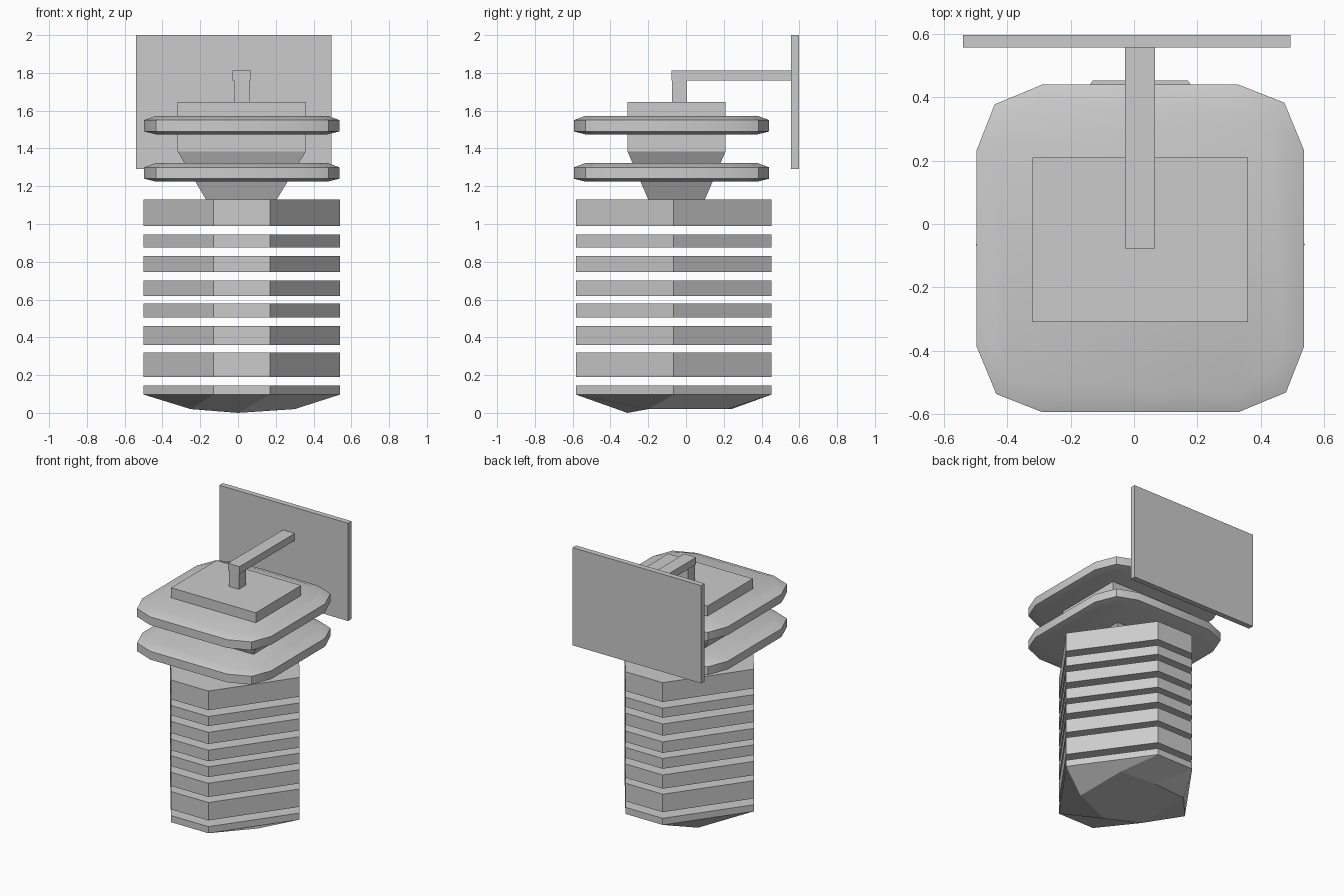
import bpy, math

if "Cube" in bpy.data.objects:
    bpy.data.objects.remove(bpy.data.objects["Cube"])

def loft(name, rings, smooth=False):
    """Closed solid through a list of equal-length point rings, bottom to top."""
    n = len(rings[0])
    verts = [p for r in rings for p in r]
    faces = [tuple(reversed(range(n)))]
    for k in range(len(rings) - 1):
        a, b = k * n, (k + 1) * n
        faces += [(a + i, a + (i + 1) % n, b + (i + 1) % n, b + i) for i in range(n)]
    faces.append(tuple(range(len(verts) - n, len(verts))))
    me = bpy.data.meshes.new(name)
    me.from_pydata(verts, [], faces)
    ob = bpy.data.objects.new(name, me)
    bpy.context.collection.objects.link(ob)
    if smooth:
        bpy.ops.object.select_all(action='DESELECT')
        ob.select_set(True)
        bpy.context.view_layer.objects.active = ob
        bpy.ops.object.shade_smooth_by_angle(angle=math.radians(25))
    return ob

def rect(x0, x1, y0, y1, z):
    return [(x0, y0, z), (x1, y0, z), (x1, y1, z), (x0, y1, z)]

def box(name, x0, x1, y0, y1, z0, z1):
    return loft(name, [rect(x0, x1, y0, y1, z0), rect(x0, x1, y0, y1, z1)])

def hexagon(z):
    pts = [(-.15, -.518), (.15, -.518), (.52, 0), (.15, .518), (-.15, .518), (-.52, 0)]
    return [(.02 + x, -.065 + y, z) for x, y in pts]

def plate_ring(z, inset=0):
    """Square outline with two-segment rounded corners."""
    corner = [(.517 - inset, -.31), (.46 - inset * .8, -.455 + inset * .8), (.31, -.517 + inset)]
    pts = []
    for k in range(4):
        a = -math.pi / 2 + k * math.pi / 2
        c, s = math.cos(a), math.sin(a)
        pts += [(.02 + x * c - y * s, -.077 + x * s + y * c, z) for x, y in reversed(corner)]
    return pts

# Stack of separate hexagonal slabs
slabs = [(.19, .32), (.36, .46), (.505, .58), (.62, .70), (.745, .83), (.875, .945), (.99, 1.13)]
for i, (z0, z1) in enumerate(slabs):
    loft(f"hex_slab_{i + 1}", [hexagon(z0), hexagon(z1)])

# Pointed bottom slab tapering to a small foot
foot = [(-.25, -.22), (0, -.31), (.30, -.20), (.30, .22), (.02, .24), (-.25, .22)]
z_foot = [.02, 0, .02, .02, .02, .02]
order = [0, 1, 2, 3, 4, 5]
tip = [(foot[i][0], foot[i][1], z_foot[i]) for i in order]
loft("tapered_base", [tip, hexagon(.097), hexagon(.145)])

# Flared neck and upper block
loft("flared_neck", [rect(-.17, .205, -.20, .10, 1.13), rect(-.32, .36, -.31, .21, 1.385),
                     rect(-.32, .36, -.31, .21, 1.645)])

# Two rounded plates
for name, z in (("lower_plate", 1.225), ("upper_plate", 1.475)):
    loft(name, [plate_ring(z, .06), plate_ring(z + .015), plate_ring(z + .075), plate_ring(z + .097, .06)], True)

# Post, arm and rear panel
box("post", -.02, .06, -.075, .005, 1.64, 1.77)
box("arm", -.028, .066, -.077, .56, 1.76, 1.812)
box("rear_panel", -.54, .495, .557, .597, 1.29, 2.0)
